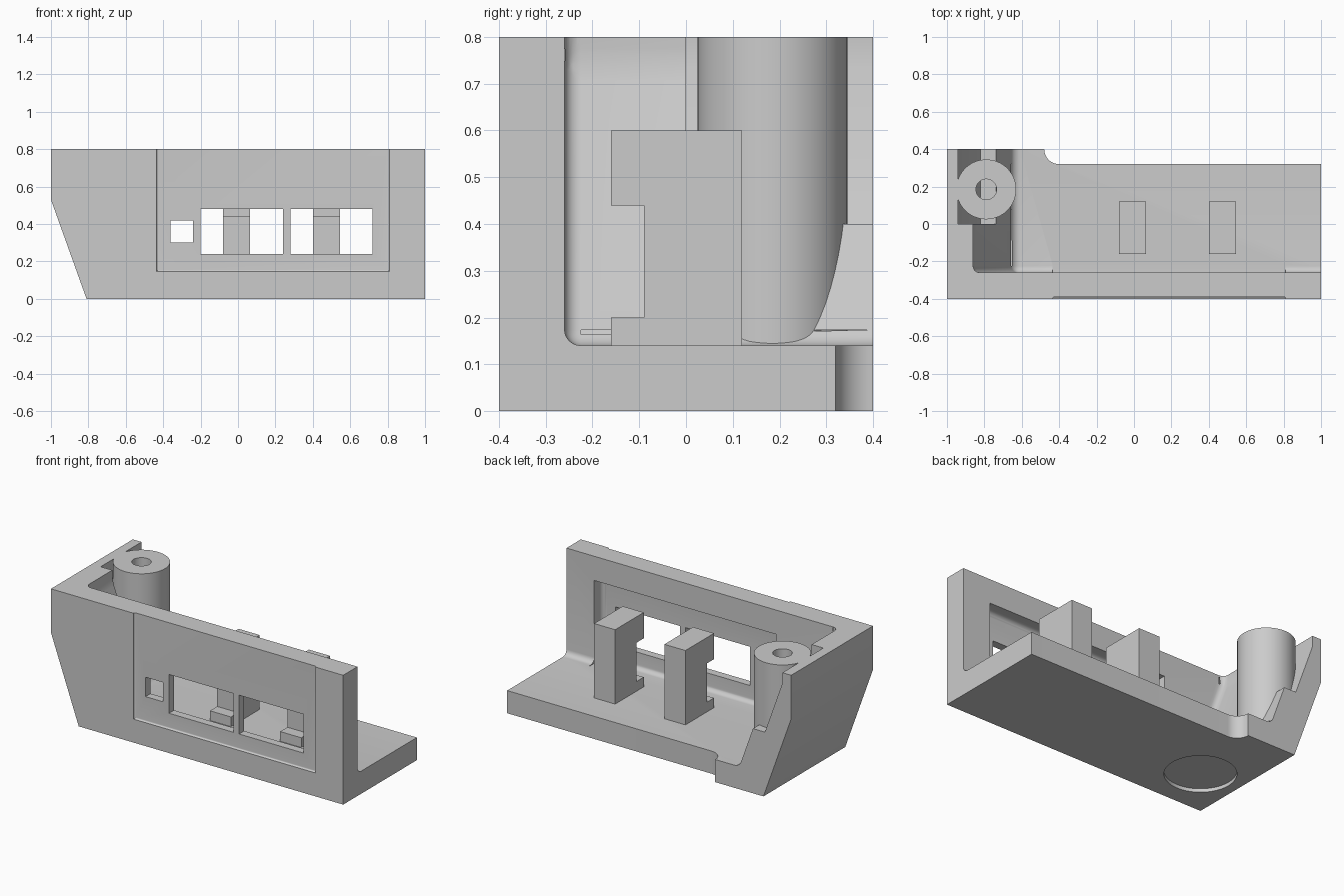
import bpy, bmesh, math

cube = bpy.data.objects.get("Cube")
if cube:
    bpy.data.objects.remove(cube, do_unlink=True)

grey = bpy.data.materials.new("plain_grey")
grey.use_nodes = True
grey.diffuse_color = (0.6, 0.6, 0.6, 1)
grey.node_tree.nodes["Principled BSDF"].inputs["Base Color"].default_value = (0.6, 0.6, 0.6, 1)


def prism(name, profile, axis, low, high, round_off=0, rounded=None):
    """Extrude a 2D profile along an axis; round the edges whose midpoint passes the test."""
    place = {"x": lambda a, b, h: (h, a, b),
             "y": lambda a, b, h: (a, h, b),
             "z": lambda a, b, h: (a, b, h)}[axis]
    bm = bmesh.new()
    rings = [[bm.verts.new(place(a, b, h)) for a, b in profile] for h in (low, high)]
    for ring in rings:
        bm.faces.new(ring)
    n = len(profile)
    for i in range(n):
        j = (i + 1) % n
        bm.faces.new((rings[0][i], rings[0][j], rings[1][j], rings[1][i]))
    bmesh.ops.recalc_face_normals(bm, faces=bm.faces)
    if round_off:
        edges = [e for e in bm.edges if rounded((e.verts[0].co + e.verts[1].co) / 2)]
        bmesh.ops.bevel(bm, geom=edges, offset=round_off, segments=6,
                        profile=0.5, affect='EDGES')
        bmesh.ops.recalc_face_normals(bm, faces=bm.faces)
    mesh = bpy.data.meshes.new(name)
    bm.to_mesh(mesh)
    bm.free()
    mesh.materials.append(grey)
    obj = bpy.data.objects.new(name, mesh)
    bpy.context.collection.objects.link(obj)
    return obj


def rect(a0, a1, b0, b1):
    return [(a0, b0), (a1, b0), (a1, b1), (a0, b1)]


def arc(cx, cy, r, start=0, sweep=360, steps=64):
    return [(cx + r * math.cos(math.radians(start + sweep * i / steps)),
             cy + r * math.sin(math.radians(start + sweep * i / steps)))
            for i in range(steps if sweep == 360 else steps + 1)]


def boolean(target, cutter, operation='DIFFERENCE'):
    cutter.hide_render = True
    mod = target.modifiers.new("cut", 'BOOLEAN')
    mod.operation = operation
    mod.solver = 'EXACT'
    mod.object = cutter
    bpy.context.view_layer.objects.active = target
    bpy.ops.object.modifier_apply(modifier=mod.name)
    bpy.data.objects.remove(cutter, do_unlink=True)


def smooth(obj):
    bpy.ops.object.select_all(action='DESELECT')
    obj.select_set(True)
    bpy.context.view_layer.objects.active = obj
    bpy.ops.object.shade_smooth_by_angle(angle=math.radians(30))


# Housing: solid block with a slanted lower right side
outline = [(-0.81, 0), (1, 0), (1, 0.8), (-1, 0.8), (-1, 0.53)]
housing = prism("housing", outline, "y", -0.4, 0.4)

# Rounded pocket inside the front wall, later opened by the main cavity
boolean(housing, prism("pocket_cutter", rect(-0.435, 0.81, 0.137, 0.65), "y", -0.34, -0.215,
                       0.03, lambda m: m.y < -0.3))

# Main cavity leaves the front wall, floor and slanted side wall
boolean(housing, prism("cavity_cutter", [(-0.86, 1), (-0.86, 0.74), (-0.645, 0.14), (1.3, 0.14), (1.3, 1)],
                       "y", -0.26, 0.7, 0.035, lambda m: m.x < 1.2 and m.y < 0.6 and m.z < 0.95))

# Stepped relief in the side wall behind the screw post
boolean(housing, prism("relief_cutter", [(-0.94, 1), (-0.94, 0.735), (-0.82, 0.4), (-0.5, 0.4), (-0.5, 1)],
                       "y", 0, 0.8))

# Back edge of the floor is set in, with a rounded inner corner
boolean(housing, prism("back_edge_cutter",
                       [(-0.48, 0.6)] + arc(-0.4, 0.4, 0.08, 180, 90, 12) + [(1.4, 0.32), (1.4, 0.6)],
                       "z", -0.2, 1.1))

# Shallow panel on the front with a softened border
boolean(housing, prism("panel_cutter", rect(-0.435, 0.81, 0.145, 1.2), "y", -0.6, -0.389,
                       0.01, lambda m: m.y > -0.4))

# Windows through the front
for x0, x1, z0, z1 in ((-0.36, -0.24, 0.3, 0.42), (-0.2, 0.24, 0.24, 0.48), (0.28, 0.72, 0.24, 0.48)):
    boolean(housing, prism("window_cutter", rect(x0, x1, z0, z1), "y", -0.6, -0.3))

# Round recess in the underside
boolean(housing, prism("recess_cutter", arc(-0.55, -0.09, 0.2), "z", -0.2, 0.022))
smooth(housing)

# Screw post, trimmed to the slanted outside
post = prism("screw_post", arc(-0.79, 0.185, 0.16), "z", 0.1, 0.8)
boolean(post, prism("post_hole_cutter", arc(-0.79, 0.185, 0.055, steps=32), "z", 0.05, 1))
boolean(post, prism("post_trim", [(-0.8, 0.02), (1, 0.02), (1, 1), (-0.99, 1), (-0.99, 0.53)],
                    "y", -0.5, 0.5), 'INTERSECT')
smooth(post)

# Two notched support pillars facing the windows
side = [(-0.16, 0.12), (0.12, 0.12), (0.12, 0.6), (-0.16, 0.6),
        (-0.16, 0.44), (-0.09, 0.44), (-0.09, 0.2), (-0.16, 0.2)]
for name, x in (("right_pillar", -0.008), ("left_pillar", 0.473)):
    prism(name, side, "x", x - 0.072, x + 0.072)
